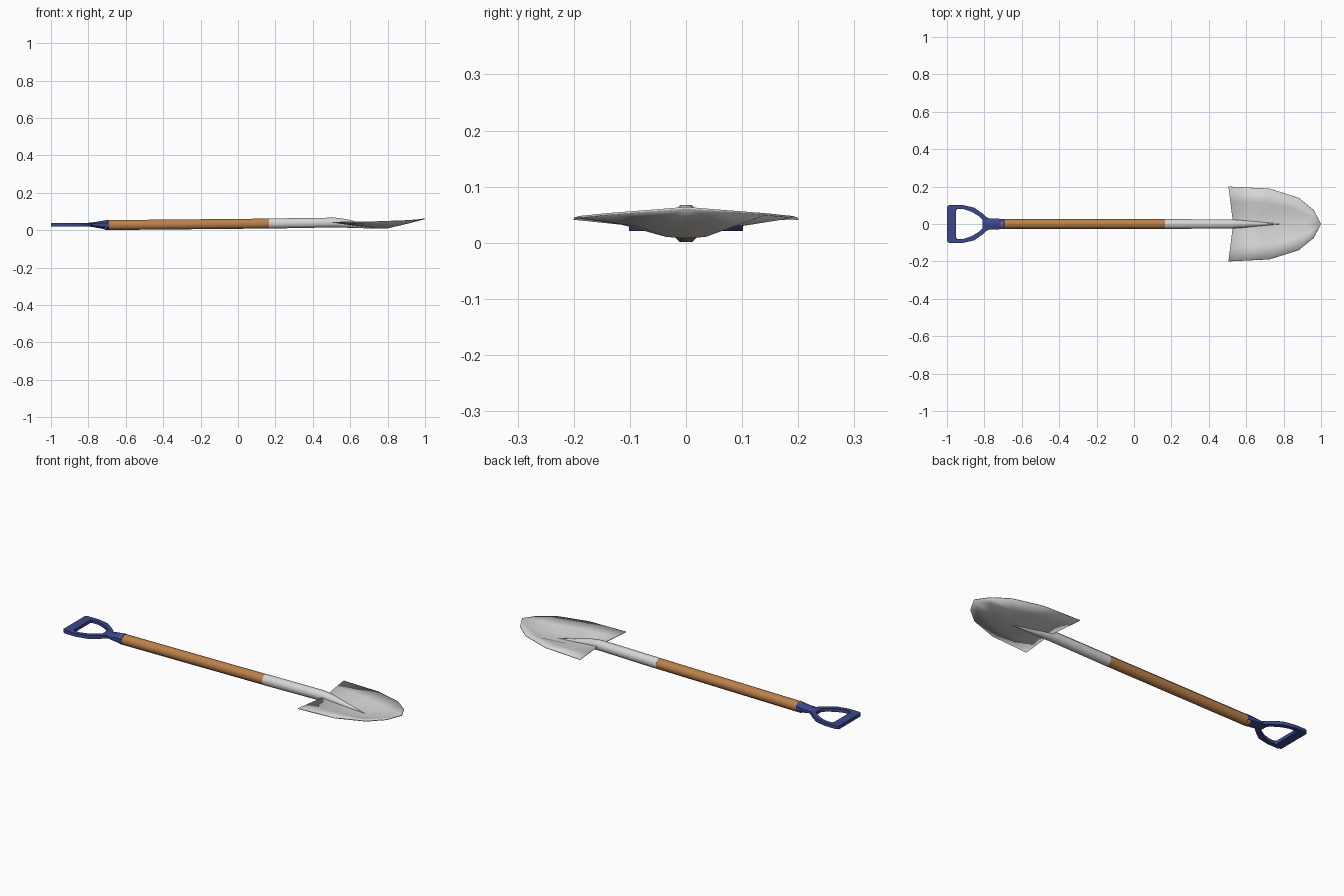
import bpy, bmesh, math

if "Cube" in bpy.data.objects:
    bpy.data.objects.remove(bpy.data.objects["Cube"])


def material(name, colour):
    m = bpy.data.materials.new(name)
    m.diffuse_color = (*colour, 1)
    m.use_nodes = True
    m.node_tree.nodes["Principled BSDF"].inputs["Base Color"].default_value = m.diffuse_color
    return m


WOOD = material("wood", (0.50, 0.22, 0.07))
STEEL = material("steel", (0.68, 0.67, 0.65))
BLUE = material("blue_plastic", (0.045, 0.065, 0.26))


def finish(name, bm, mat, angle):
    bmesh.ops.recalc_face_normals(bm, faces=bm.faces)
    me = bpy.data.meshes.new(name)
    bm.to_mesh(me)
    bm.free()
    ob = bpy.data.objects.new(name, me)
    bpy.context.collection.objects.link(ob)
    me.materials.append(mat)
    bpy.ops.object.select_all(action='DESELECT')
    ob.select_set(True)
    bpy.context.view_layer.objects.active = ob
    bpy.ops.object.shade_smooth_by_angle(angle=math.radians(angle))
    return ob


def loft(name, sections, mat):
    """Eight-sided tube along x; each section is (x, centre z, half width, half height)."""
    bm = bmesh.new()
    k = 1 / math.cos(math.pi / 8)
    rings = []
    for x, z, ry, rz in sections:
        ring = []
        for i in range(8):
            a = math.pi / 8 + i * math.pi / 4
            ring.append(bm.verts.new((x, ry * k * math.cos(a), z + rz * k * math.sin(a))))
        rings.append(ring)
    for a, b in zip(rings, rings[1:]):
        for i in range(8):
            j = (i + 1) % 8
            bm.faces.new((a[i], a[j], b[j], b[i]))
    bm.faces.new(rings[0])
    bm.faces.new(rings[-1])
    return finish(name, bm, mat, 50)


# Shaft, steel socket running out over the blade, and grip ferrule
loft("shaft", [(-0.71, 0.0275, 0.0255, 0.0265), (0.175, 0.036, 0.0255, 0.0265)], WOOD)
loft("socket", [(0.165, 0.036, 0.026, 0.027), (0.52, 0.0415, 0.0245, 0.026),
                (0.58, 0.0365, 0.020, 0.023), (0.66, 0.025, 0.012, 0.014),
                (0.78, 0.0105, 0.001, 0.002)], STEEL)
loft("grip_ferrule", [(-0.81, 0.03, 0.036, 0.009), (-0.78, 0.03, 0.031, 0.012),
                      (-0.69, 0.0285, 0.0265, 0.0275)], BLUE)

# D-shaped grip: matching outer and inner half outlines, mirrored in y
outer = [(-1.0, 0.0), (-1.0, 0.094), (-0.985, 0.102), (-0.92, 0.102),
         (-0.855, 0.088), (-0.81, 0.056), (-0.78, 0.03), (-0.775, 0.0)]
inner = [(-0.952, 0.0), (-0.952, 0.070), (-0.945, 0.079), (-0.91, 0.079),
         (-0.87, 0.066), (-0.83, 0.042), (-0.805, 0.018), (-0.803, 0.0)]


def mirrored(half):
    return half + [(x, -y) for x, y in reversed(half[1:-1])]


bm = bmesh.new()
loops = [[bm.verts.new((x, y, z)) for x, y in mirrored(o)]
         for o, z in ((outer, 0.021), (outer, 0.039), (inner, 0.039), (inner, 0.021))]
n = len(loops[0])
for a, b in zip(loops, loops[1:] + loops[:1]):
    for i in range(n):
        j = (i + 1) % n
        bm.faces.new((a[i], a[j], b[j], b[i]))
finish("grip_handle", bm, BLUE, 40)

# Dished blade: rows fan from the ridge (centre x, z) to the rim (x, y, z)
rows = [(0.530, 0.040, 0.505, 0.200, 0.043),
        (0.660, 0.022, 0.725, 0.189, 0.046),
        (0.775, 0.010, 0.880, 0.140, 0.051),
        (0.900, 0.038, 0.960, 0.075, 0.056)]
steps = [(-1, 1), (-0.6, 0.5), (-0.25, 0.06), (0, 0), (0.25, 0.06), (0.6, 0.5), (1, 1)]
bm = bmesh.new()
grid = []
for xc, zc, xe, w, ze in rows:
    grid.append([bm.verts.new((xc + (xe - xc) * abs(f), w * f, zc + (ze - zc) * g))
                 for f, g in steps])
for a, b in zip(grid, grid[1:]):
    for i in range(len(steps) - 1):
        bm.faces.new((a[i], a[i + 1], b[i + 1], b[i]))
tip = bm.verts.new((1.0, 0.0, 0.062))
for p, q in zip(grid[-1], grid[-1][1:]):
    bm.faces.new((p, q, tip))
blade = finish("blade", bm, STEEL, 40)
thick = blade.modifiers.new("thickness", 'SOLIDIFY')
thick.thickness = 0.004
thick.offset = 0
